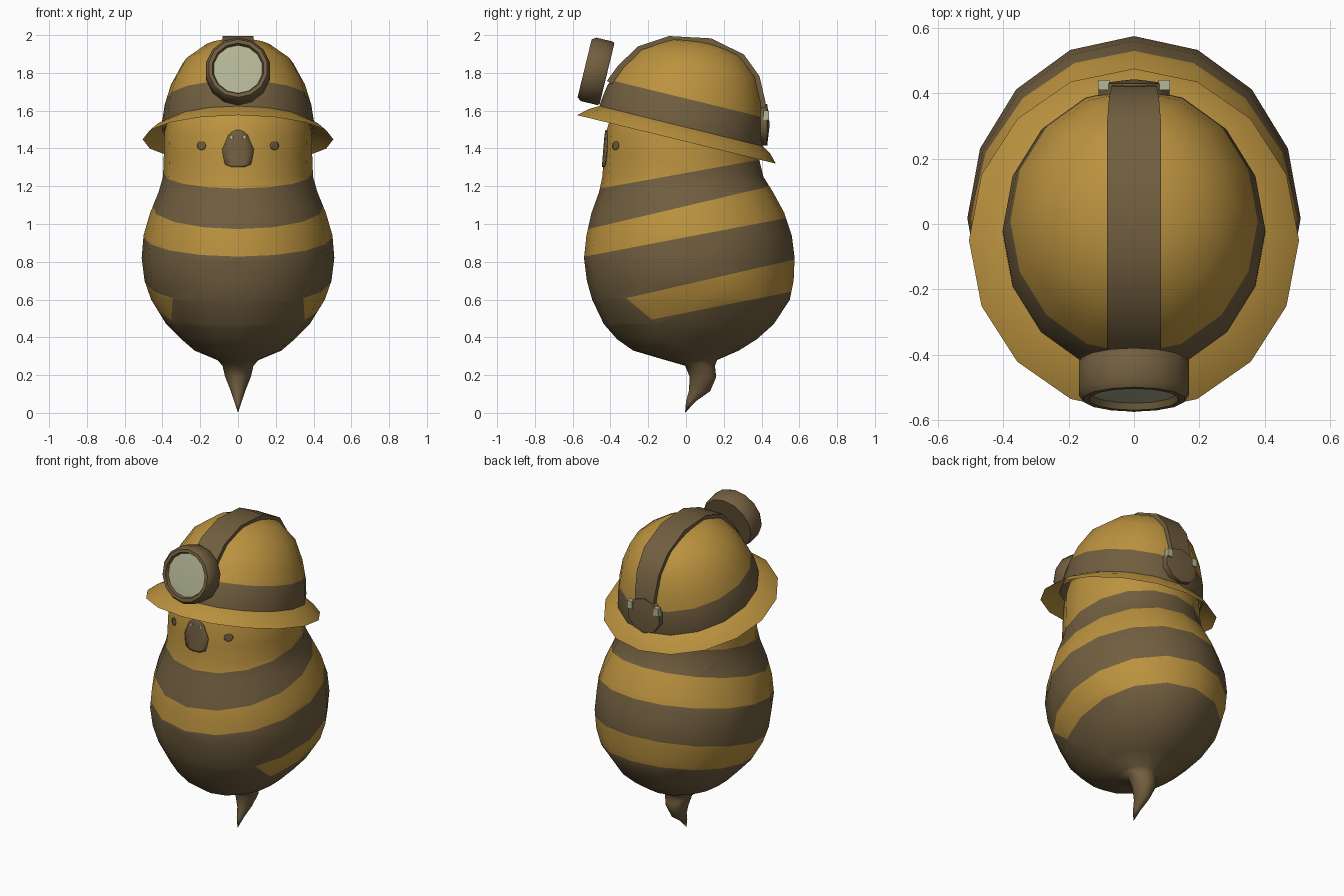
import bpy, bmesh, math
from mathutils import Vector, Matrix
from mathutils.bvhtree import BVHTree

if "Cube" in bpy.data.objects:
    bpy.data.objects.remove(bpy.data.objects["Cube"])


def material(name, rgb):
    m = bpy.data.materials.new(name)
    m.diffuse_color = (*rgb, 1)
    m.use_nodes = True
    m.node_tree.nodes["Principled BSDF"].inputs["Base Color"].default_value = m.diffuse_color
    return m


YELLOW = material("honey_yellow", (0.50, 0.29, 0.05))
BROWN = material("dark_brown", (0.165, 0.112, 0.05))
PALE = material("pale_glass", (0.46, 0.48, 0.31))

# Tilted frame shared by all helmet parts
HELMET = Matrix.Translation((0, -0.05, 1.448)) @ Matrix.Rotation(math.radians(-13.7), 4, 'X')


def finish(name, bm, mats, matrix=Matrix(), angle=40):
    bmesh.ops.recalc_face_normals(bm, faces=bm.faces)
    for f in bm.faces:
        f.smooth = True
    for e in bm.edges:
        if len(e.link_faces) == 2:
            e.smooth = e.calc_face_angle(0) < math.radians(angle)
    me = bpy.data.meshes.new(name)
    bm.to_mesh(me)
    bm.free()
    for m in mats:
        me.materials.append(m)
    ob = bpy.data.objects.new(name, me)
    ob.matrix_world = matrix
    bpy.context.collection.objects.link(ob)
    return ob


def loft(rings, n=16, bottom=None, top=None):
    """Stack ellipses (z, centre_y, radius_x, radius_y), with optional pole points (y, z)."""
    bm = bmesh.new()
    rows = []
    for z, c, rx, ry in rings:
        rows.append([bm.verts.new((rx * math.sin(2 * math.pi * i / n),
                                   c + ry * math.cos(2 * math.pi * i / n), z)) for i in range(n)])
    for a, b in zip(rows, rows[1:]):
        for i in range(n):
            j = (i + 1) % n
            bm.faces.new((a[i], a[j], b[j], b[i]))
    for pole, row in ((bottom, rows[0]), (top, rows[-1])):
        if pole:
            p = bm.verts.new((0, *pole))
            for i in range(n):
                bm.faces.new((p, row[i], row[(i + 1) % n]))
    return bm


def cut(bm, co, no):
    bmesh.ops.bisect_plane(bm, geom=bm.verts[:] + bm.edges[:] + bm.faces[:],
                           plane_co=co, plane_no=no, dist=1e-4)


# Body with the curved sting: (z, front y, back y, half width)
body_profile = [
    (0.06, 0.0, 0.05, 0.02), (0.115, 0.015, 0.128, 0.038), (0.19, 0.02, 0.16, 0.068),
    (0.25, -0.005, 0.153, 0.082), (0.28, -0.11, 0.165, 0.11), (0.33, -0.28, 0.28, 0.23),
    (0.39, -0.365, 0.375, 0.30), (0.47, -0.435, 0.465, 0.38), (0.6, -0.497, 0.55, 0.46),
    (0.7, -0.525, 0.57, 0.495), (0.82, -0.54, 0.575, 0.51), (0.94, -0.527, 0.56, 0.50),
    (1.06, -0.50, 0.52, 0.465), (1.17, -0.46, 0.46, 0.42), (1.25, -0.443, 0.41, 0.397),
    (1.36, -0.435, 0.383, 0.393), (1.48, -0.425, 0.375, 0.39), (1.56, -0.40, 0.36, 0.37),
    (1.68, -0.31, 0.28, 0.28)]
bm = loft([(z, (f + b) / 2, rx, (b - f) / 2) for z, f, b, rx in body_profile],
          bottom=(-0.005, 0.0), top=(0, 1.75))
body_tree = BVHTree.FromBMesh(bm)

# Slanted stripes: height at y = 0 and slope, top to bottom
stripes = [(1.27, 0.18), (1.095, 0.235), (0.93, 0.19), (0.68, 0.23), (0.53, 0.20)]
for z0, s in stripes:
    cut(bm, (0, 0, z0), (0, -s, 1))
cut(bm, (0, -0.32, 0.61), (0, 1, 1.2))
for f in bm.faces:
    c = f.calc_center_median()
    below = sum(c.z < z0 + s * c.y for z0, s in stripes)
    brown = below % 2 == 1
    if below == 4 and c.y < -0.32 + (0.61 - c.z) * 1.2:   # belly is plain at the front
        brown = True
    f.material_index = int(brown)
finish("body", bm, [YELLOW, BROWN], angle=65)


def face_plate(name, rows, cx, mat, lift=0.006):
    """Thin patch laid on the front of the body; rows are (z, half width)."""
    bm = bmesh.new()
    grid = []
    for z, w in rows:
        row = []
        for k in (-1, -0.5, 0, 0.5, 1):
            x = cx + k * w
            hit = body_tree.ray_cast(Vector((x, -2, z)), Vector((0, 1, 0)))[0]
            row.append(bm.verts.new((x, hit.y - lift, z)))
        grid.append(row)
    for a, b in zip(grid, grid[1:]):
        for i in range(4):
            bm.faces.new((a[i], a[i + 1], b[i + 1], b[i]))
    ob = finish(name, bm, [mat])
    ob.modifiers.new("thickness", 'SOLIDIFY').thickness = 0.006
    return ob


def round_rows(z, r):
    return [(z + r * math.sin(t), r * math.cos(t)) for t in
            [math.radians(a) for a in (-80, -45, 0, 45, 80)]]


# Face
for side, label in ((-1, "left"), (1, "right")):
    face_plate(label + "_eye", round_rows(1.415, 0.023), side * 0.195, BROWN)
    face_plate(label + "_mouth_glint", round_rows(1.458, 0.009), side * 0.034, PALE, 0.009)
face_plate("mouth", [(1.302, 0.035), (1.315, 0.068), (1.35, 0.077), (1.395, 0.084),
                     (1.43, 0.068), (1.47, 0.052), (1.49, 0.028), (1.497, 0.012)], 0, BROWN)

# Helmet dome with a band round its base
dome = [(0.05, 0.008, 0.402, 0.446), (0.10, 0.008, 0.402, 0.445), (0.19, 0.006, 0.388, 0.43),
        (0.30, 0.008, 0.355, 0.39), (0.42, 0.016, 0.292, 0.322), (0.51, 0.035, 0.18, 0.198)]
bm = loft(dome, top=(0.05, 0.55))
cut(bm, (0, 0, 0.222), (0, 0, 1))
for f in bm.faces:
    f.material_index = int(f.calc_center_median().z < 0.222)
finish("helmet_dome", bm, [YELLOW, BROWN], HELMET, 60)

# Flared brim
bm = loft([(0, 0, 0.505, 0.541), (0.045, 0.004, 0.455, 0.495), (0.075, 0.006, 0.40, 0.444)])
finish("helmet_brim", bm, [YELLOW], HELMET)

# Strap running over the dome from the lamp to the back disc
upper = [(0.21, 0.006, 0, 0.425)] + dome[3:]
path = [(c - r, h) for h, c, _, r in upper] + [(0.05, 0.55)] + \
       [(c + r, h) for h, c, _, r in reversed(upper)]
bm = bmesh.new()
sections = []
for i, (y, h) in enumerate(path):
    out = Vector((0, y, h - 0.1)).normalized()
    w = 0.083 if i < 6 else 0.083 - 0.007 * (i - 5)
    p = Vector((0, y, h))
    sections.append([bm.verts.new(p + out * d + Vector((x, 0, 0)))
                     for x, d in ((-w, -0.02), (-w, 0.013), (w, 0.013), (w, -0.02))])
for a, b in zip(sections, sections[1:]):
    for i in range(4):
        j = (i + 1) % 4
        bm.faces.new((a[i], a[j], b[j], b[i]))
finish("helmet_strap", bm, [BROWN], HELMET)

# Head lamp: housing, rim and recessed glass
lamp_at = HELMET @ Matrix.Translation((0, -0.44, 0.25)) @ Matrix.Rotation(math.radians(90), 4, 'X')
bm = loft([(z, 0, r, r) for z, r in ((0, 0.165), (0.01, 0.173), (0.10, 0.173), (0.122, 0.158),
                                     (0.122, 0.138), (0.10, 0.13))], 14, bottom=(0, 0))
finish("lamp_housing", bm, [BROWN], lamp_at)
bm = loft([(0.102, 0, 0.132, 0.132)], 14, top=(0, 0.108))
finish("lamp_glass", bm, [PALE], lamp_at)

# Back disc with pale slivers at its sides
disc_at = Matrix.Translation((0, 0.37, 1.525)) @ Matrix.Rotation(math.radians(-90), 4, 'X')
bm = loft([(0, 0, 0.115, 0.11), (0.06, 0, 0.115, 0.11)], 10, top=(0, 0.073))
finish("back_disc", bm, [BROWN], disc_at)
for side, label in ((-1, "left"), (1, "right")):
    bm = bmesh.new()
    bmesh.ops.create_cube(bm, size=1, matrix=Matrix.Translation((side * 0.092, 0.425, 1.575))
                          @ Matrix.Diagonal((0.035, 0.03, 0.05, 1)))
    finish(label + "_disc_sliver", bm, [PALE])
